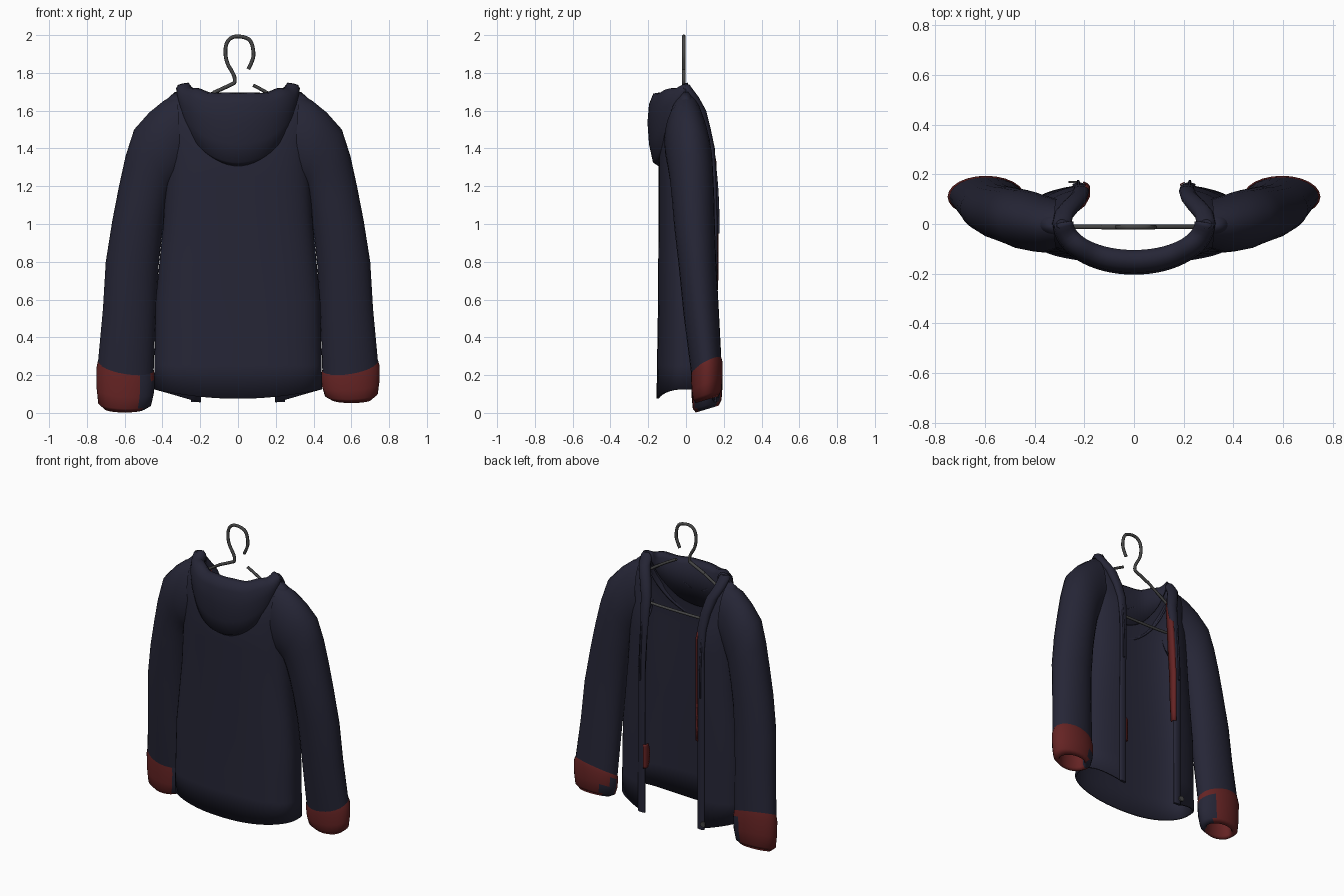
import bpy, bmesh
from math import sin, cos, pi, asin
from mathutils import Vector

if "Cube" in bpy.data.objects:
    bpy.data.objects.remove(bpy.data.objects["Cube"], do_unlink=True)


def material(name, rgb, rough=0.8):
    m = bpy.data.materials.new(name)
    m.use_nodes = True
    m.diffuse_color = (*rgb, 1)
    m.roughness = rough
    node = m.node_tree.nodes["Principled BSDF"]
    node.inputs["Base Color"].default_value = (*rgb, 1)
    node.inputs["Roughness"].default_value = rough
    return m


NAVY = material("navy cloth", (0.019, 0.019, 0.037))
RED = material("dark red lining", (0.13, 0.017, 0.017))
STEEL = material("grey metal", (0.06, 0.06, 0.06))


def loft(name, rings, mats, closed=False, caps=False, rule=None, thick=0, mirror=False):
    """Skin a list of equal-length point rows."""
    bm = bmesh.new()
    rows = [[bm.verts.new(p) for p in ring] for ring in rings]
    n = len(rows[0])
    for a, b in zip(rows, rows[1:]):
        for i in range(n if closed else n - 1):
            j = (i + 1) % n
            f = bm.faces.new((a[i], a[j], b[j], b[i]))
            f.smooth = True
            if rule:
                f.material_index = rule(f.calc_center_median())
    if caps:
        bm.faces.new(rows[0])
        bm.faces.new(rows[-1])
    bmesh.ops.recalc_face_normals(bm, faces=bm.faces)
    me = bpy.data.meshes.new(name)
    bm.to_mesh(me)
    bm.free()
    for m in mats:
        me.materials.append(m)
    ob = bpy.data.objects.new(name, me)
    bpy.context.collection.objects.link(ob)
    if mirror:
        mod = ob.modifiers.new("mirror", "MIRROR")
        mod.merge_threshold = 0.002
    if thick:
        mod = ob.modifiers.new("thickness", "SOLIDIFY")
        mod.thickness = thick
        mod.offset = 0
    return ob


def wire(name, points, radius, mat, kind="NURBS"):
    cu = bpy.data.curves.new(name, "CURVE")
    cu.dimensions = "3D"
    cu.bevel_depth = radius
    cu.bevel_resolution = 2
    cu.use_fill_caps = True
    sp = cu.splines.new(kind)
    sp.points.add(len(points) - 1)
    for p, co in zip(sp.points, points):
        p.co = (*co, 1)
    if kind == "NURBS":
        sp.order_u = 3
        sp.use_endpoint_u = True
    cu.materials.append(mat)
    ob = bpy.data.objects.new(name, cu)
    bpy.context.collection.objects.link(ob)


# Body shape by height: z, half width, back y, front y, front edge x, neck x
LEVELS = [
    (0.10, 0.44, -0.150, 0.160, 0.20, 0),
    (0.60, 0.43, -0.142, 0.160, 0.20, 0),
    (1.00, 0.39, -0.140, 0.162, 0.20, 0),
    (1.35, 0.37, -0.140, 0.150, 0.19, 0),
    (1.50, 0.38, -0.120, 0.110, 0.21, 0),
    (1.60, 0.38, -0.090, 0.080, 0.24, 0.20),
    (1.66, 0.37, -0.055, 0.050, 0.27, 0.26),
    (1.695, 0.33, -0.020, 0.020, 0.28, 0.28),
]


def level(z):
    for a, b in zip(LEVELS, LEVELS[1:]):
        if z <= b[0]:
            t = max(0, (z - a[0]) / (b[0] - a[0]))
            return [p + (q - p) * t for p, q in zip(a, b)][1:]
    return LEVELS[-1][1:]


def power(v, e):
    return abs(v) ** e * (1 if v > 0 else -1)


def body_row(z, hem=False):
    w, yb, yf, xe, xn = level(z)
    end = pi - asin((xe / w) ** (1 / 0.75))
    row = []
    for i in range(25):
        a = end * i / 24
        x, y = w * power(sin(a), 0.75), -power(cos(a), 0.75)
        y = (yb + yf) / 2 + y * (yf - yb) / 2
        h = z
        if hem:
            h = 0.075 + 0.05 * (x / w) ** 2 if a < pi / 2 else 0.125 - 0.07 * (w - x) / (w - xe)
        row.append((max(x, xn), y, h))
    return row


heights = [0.25, 0.4, 0.6, 0.8, 1.0, 1.15, 1.25, 1.35, 1.43, 1.5, 1.55, 1.6, 1.63, 1.66, 1.695]
loft("jacket_body", [body_row(0.1, True)] + [body_row(z) for z in heights],
     [NAVY], thick=0.012, mirror=True)

# Rolled bands running up both front edges to the hood
bands = []
for z in [0.058, 0.3, 0.7, 1.0, 1.25, 1.4, 1.5, 1.6, 1.67, 1.72, 1.738]:
    w, yb, yf, xe, xn = level(z)
    k = max(0, min(1, (z - 1.2) / 0.4))
    fade = 0.6 if z > 1.73 else 1
    yc = yf - 0.004 if z < 1.7 else 0
    bands.append([(xe + 0.022 - 0.012 * k + (0.026 + 0.012 * k) * fade * cos(a),
                   yc + (0.009 + 0.022 * k) * fade * sin(a), z)
                  for a in [2 * pi * i / 12 for i in range(12)]])
loft("front_band", bands, [NAVY], closed=True, caps=True, mirror=True)

# Hood hanging flat behind the neck
columns = []
for i in range(33):
    a = -pi / 2 + pi * i / 32
    s, c = sin(a), cos(a)
    rim = 1.69 + 0.045 * s ** 4 + 0.008 * sin(9 * a) * s
    low = 1.31 + 0.36 * (1 - c)
    drop = rim - low
    columns.append([
        (0.25 * s, 0.01 - 0.13 * c, low + 0.25 * drop),
        (0.25 * s, 0.01 - 0.12 * c, rim - 0.02),
        (0.265 * s, 0.01 - 0.145 * c, rim),
        (0.295 * s, 0.005 - 0.175 * c, rim - 0.005),
        (0.315 * s, -0.19 * c, rim - 0.15 * drop),
        (0.32 * s, -0.198 * c, rim - 0.4 * drop),
        (0.315 * s, -0.19 * c, rim - 0.7 * drop),
        (0.305 * s, -0.17 * c, low + 0.05 * drop),
        (0.295 * s, -0.14 * c, low),
    ])
loft("hood", columns, [NAVY], thick=0.012)


# Sleeves: outer x, outer z, inner x, inner z, centre y, half depth, tilt
SLEEVE = [
    (0.32, 1.685, 0.30, 1.26, 0.000, 0.100, 0),
    (0.39, 1.655, 0.33, 1.22, 0.000, 0.115, 0),
    (0.47, 1.59, 0.345, 1.20, 0.010, 0.120, 0),
    (0.55, 1.50, 0.355, 1.18, 0.020, 0.120, 0),
    (0.595, 1.36, 0.37, 1.12, 0.030, 0.115, 0),
    (0.63, 1.20, 0.385, 1.05, 0.038, 0.112, 0),
    (0.665, 1.02, 0.40, 0.96, 0.045, 0.108, 0),
    (0.70, 0.80, 0.42, 0.78, 0.060, 0.100, 0),
    (0.715, 0.55, 0.435, 0.53, 0.080, 0.093, 0.2),
    (0.742, 0.26, 0.447, 0.21, 0.108, 0.080, 0.4),
]
CUFF = [
    (0.742, 0.275, 0.445, 0.225, 0.108, 0.080, 0.5),
    (0.750, 0.25, 0.440, 0.20, 0.110, 0.084, 0.5),
    (0.748, 0.16, 0.445, 0.14, 0.112, 0.082, 0.4),
    (0.740, 0.10, 0.460, 0.09, 0.112, 0.076, 0.3),
    (0.705, 0.07, 0.495, 0.07, 0.112, 0.060, 0.3),
    (0.690, 0.09, 0.510, 0.09, 0.112, 0.052, 0.3),
    (0.690, 0.20, 0.510, 0.20, 0.110, 0.052, 0.3),
]


def sleeve_ring(side, spec, drop=0):
    xo, zo, xi, zi, yc, ry, tilt = spec
    ring = []
    for i in range(24):
        a = 2 * pi * i / 24
        t, dy = (1 + cos(a)) / 2, ry * sin(a)
        ring.append((side * (xi + (xo - xi) * t), yc + dy,
                     zi + (zo - zi) * t + tilt * dy - drop))
    return ring


for side, label in ((1, "left"), (-1, "right")):
    loft(label + "_sleeve", [sleeve_ring(side, s) for s in SLEEVE], [NAVY], closed=True)

    # Turned-back cuff with an exposed patch of cloth on its inner side
    def patch(p, side=side):
        limit = 0.115 if side > 0 else 0.0
        return 1 if abs(p.x) < 0.52 and p.y > limit and p.z < 0.19 else 0
    rings = [sleeve_ring(side, s, 0.0 if side > 0 else 0.05 * min(1, k / 3))
             for k, s in enumerate(CUFF)]
    loft(label + "_cuff", rings, [RED, NAVY], closed=True, caps=False, rule=patch)


# Red lining showing along the front edges
def lining(name, side, low, high):
    rows = []
    for i in range(13):
        z = low + (high - low) * i / 12
        w, yb, yf, xe, xn = level(z)
        wide = 0.045 * sin(pi * (0.1 + 0.8 * i / 12)) ** 0.5
        rows.append([(side * (xe + 0.004), yf + 0.008, z), (side * (xe - 0.012), yf, z),
                     (side * (xe - 0.010), yf - wide, z)])
    loft(name, rows, [RED], thick=0.005)


lining("right_lining", -1, 0.65, 1.67)
lining("left_lining", 1, 0.36, 0.52)

# Drawstrings
for side, label in ((1, "left"), (-1, "right")):
    wire(label + "_drawstring", [(side * 0.225, 0.135, 1.42), (side * 0.222, 0.172, 1.25),
                                 (side * 0.225, 0.172, 0.95)], 0.006, NAVY)

# Hem snap on the right front panel
bpy.ops.mesh.primitive_cylinder_add(vertices=16, radius=0.018, depth=0.009,
                                    location=(-0.245, 0.169, 0.1), rotation=(pi / 2, 0, 0))
snap = bpy.context.object
snap.name = "hem_snap"
snap.data.materials.append(STEEL)

# Wire hanger
Y = -0.012
hook = [(-0.13, 1.695), (-0.03, 1.74), (-0.015, 1.75), (-0.02, 1.79), (-0.065, 1.86),
        (-0.068, 1.95), (-0.035, 1.992), (0.02, 1.994), (0.07, 1.975), (0.085, 1.90),
        (0.075, 1.86), (0.055, 1.82)]
wire("hanger_hook", [(x, Y, z) for x, z in hook], 0.010, STEEL)
frame = [(-0.12, 1.70), (-0.36, 1.56), (-0.40, 1.46), (-0.36, 1.39), (0, 1.385),
         (0.36, 1.39), (0.40, 1.46), (0.36, 1.56), (0.17, 1.69), (0.08, 1.735)]
wire("hanger_frame", [(x, Y, z) for x, z in frame], 0.009, STEEL)
